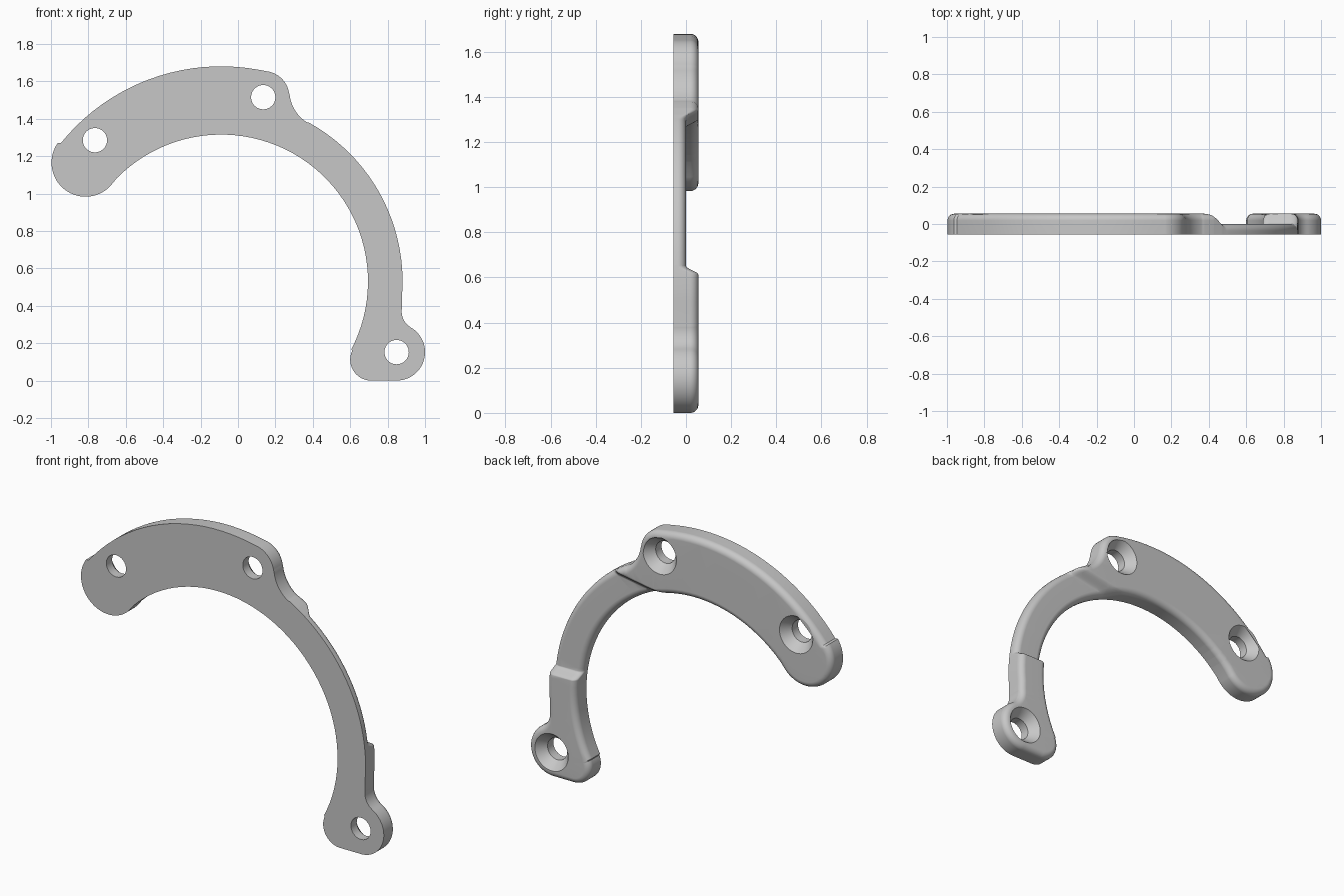
import bpy, bmesh, math
from mathutils import Vector

if "Cube" in bpy.data.objects:
    bpy.data.objects.remove(bpy.data.objects["Cube"])

FRONT, BACK, ROUND, DROP = -0.055, 0.055, 0.036, 0.055

# Outline as a chain of tangent circles (x, z, radius), clockwise; negative = hollow
CHAIN = [
    (-0.815, 1.165, 0.182),   # left end cap
    (-0.09, 0.58, 1.1),       # upper outer edge
    (0.135, 1.515, 0.14),     # upper lug
    (0.475, 1.55, -0.2),      # lug fillet
    (-0.09, 0.53, 0.97),      # slim arm outer edge
    (0.975, 0.37, -0.1),      # foot fillet
    (0.848, 0.152, 0.152),    # foot lug
    (0.78, 10, 10),           # nearly flat foot base
    (0.712, 0.112, 0.112),    # foot inner corner
    (-0.09, 0.53, -0.785),    # inner edge
]
HOLES = [(-0.765, 1.285), (0.135, 1.515), (0.848, 0.152)]


def joint_angle(a, b):
    """Direction of the shared outward normal where two circles touch."""
    s = 1 if a[2] > b[2] else -1
    return math.atan2(s * (b[1] - a[1]), s * (b[0] - a[0]))


def outline(inset, y):
    pts = []
    for i, c in enumerate(CHAIN):
        start = joint_angle(CHAIN[i - 1], c)
        end = joint_angle(c, CHAIN[(i + 1) % len(CHAIN)])
        sweep = (end - start + math.pi) % math.tau - math.pi
        n = math.ceil(abs(sweep) * 16) + 2
        for k in range(n):
            a = start + sweep * k / n
            r = c[2] - inset
            pts.append((c[0] + r * math.cos(a), y, c[1] + r * math.sin(a)))
    return pts


def circle(x, z, r, y, n=48):
    angles = [math.tau * k / n for k in range(n)]
    return [(x + r * math.cos(a), y, z + r * math.sin(a)) for a in angles]


def loft(bm, rings):
    """Skin a stack of rings; return the edges of the first and last ring."""
    rows = [[bm.verts.new(p) for p in ring] for ring in rings]
    for low, high in zip(rows, rows[1:]):
        for i in range(len(low)):
            bm.faces.new((low[i - 1], low[i], high[i], high[i - 1]))
    return [[bm.edges.get((row[i - 1], row[i])) for i in range(len(row))]
            for row in (rows[0], rows[-1])]


def ease(t):
    t = max(0, min(1, t))
    return t * t * (3 - 2 * t)


# Outer wall with a rounded back edge
bm = bmesh.new()
rings = [outline(0, FRONT)]
for k in range(7):
    a = math.pi / 2 * k / 6
    rings.append(outline(ROUND * (1 - math.cos(a)), BACK - ROUND * (1 - math.sin(a))))
front_edges, back_edges = loft(bm, rings)

# Countersunk screw holes
for x, z in HOLES:
    front, back = loft(bm, [circle(x, z, 0.065, FRONT), circle(x, z, 0.065, 0),
                            circle(x, z, 0.11, BACK)])
    front_edges += front
    back_edges += back

# Flat front and back around the holes
for edges, side in ((front_edges, -1), (back_edges, 1)):
    bmesh.ops.triangle_fill(bm, edges=edges, use_beauty=True, normal=(0, side, 0))

# Cut lines across both steps, then lower the back of the slim arm between them
UP_POINT, UP_NORMAL, UP_LEN = Vector((0.4, 0, 1.345)), Vector((-0.165, 0, 0.986)), 0.06
LOW_Z, LOW_LEN, STEPS = 0.612, 0.04, 8
for k in range(STEPS + 1):
    for point, normal in ((UP_POINT - UP_NORMAL * UP_LEN * k / STEPS, UP_NORMAL),
                          (Vector((0, 0, LOW_Z + LOW_LEN * k / STEPS)), Vector((0, 0, 1)))):
        bmesh.ops.bisect_plane(bm, geom=bm.verts[:] + bm.edges[:] + bm.faces[:],
                               dist=1e-5, plane_co=point, plane_no=normal)
for v in bm.verts:
    if v.co.x > 0 and v.co.y > FRONT + 0.01:
        upper = ease((UP_POINT - v.co).dot(UP_NORMAL) / UP_LEN)
        lower = ease((v.co.z - LOW_Z) / LOW_LEN)
        v.co.y -= DROP * upper * lower

bmesh.ops.recalc_face_normals(bm, faces=bm.faces[:])
mesh = bpy.data.meshes.new("curved_bracket")
bm.to_mesh(mesh)
bm.free()
bracket = bpy.data.objects.new("curved_bracket", mesh)
bpy.context.collection.objects.link(bracket)

# Plain grey finish
grey = bpy.data.materials.new("plain_grey")
grey.use_nodes = True
colour = (0.57, 0.57, 0.57, 1)
grey.diffuse_color = colour
grey.node_tree.nodes["Principled BSDF"].inputs["Base Color"].default_value = colour
mesh.materials.append(grey)

# Smooth curves, crisp rims, flat faces kept flat
bpy.ops.object.select_all(action="DESELECT")
bracket.select_set(True)
bpy.context.view_layer.objects.active = bracket
bpy.ops.object.shade_smooth_by_angle(angle=math.radians(32))
weighted = bracket.modifiers.new("flat_face_shading", "WEIGHTED_NORMAL")
weighted.keep_sharp = True
